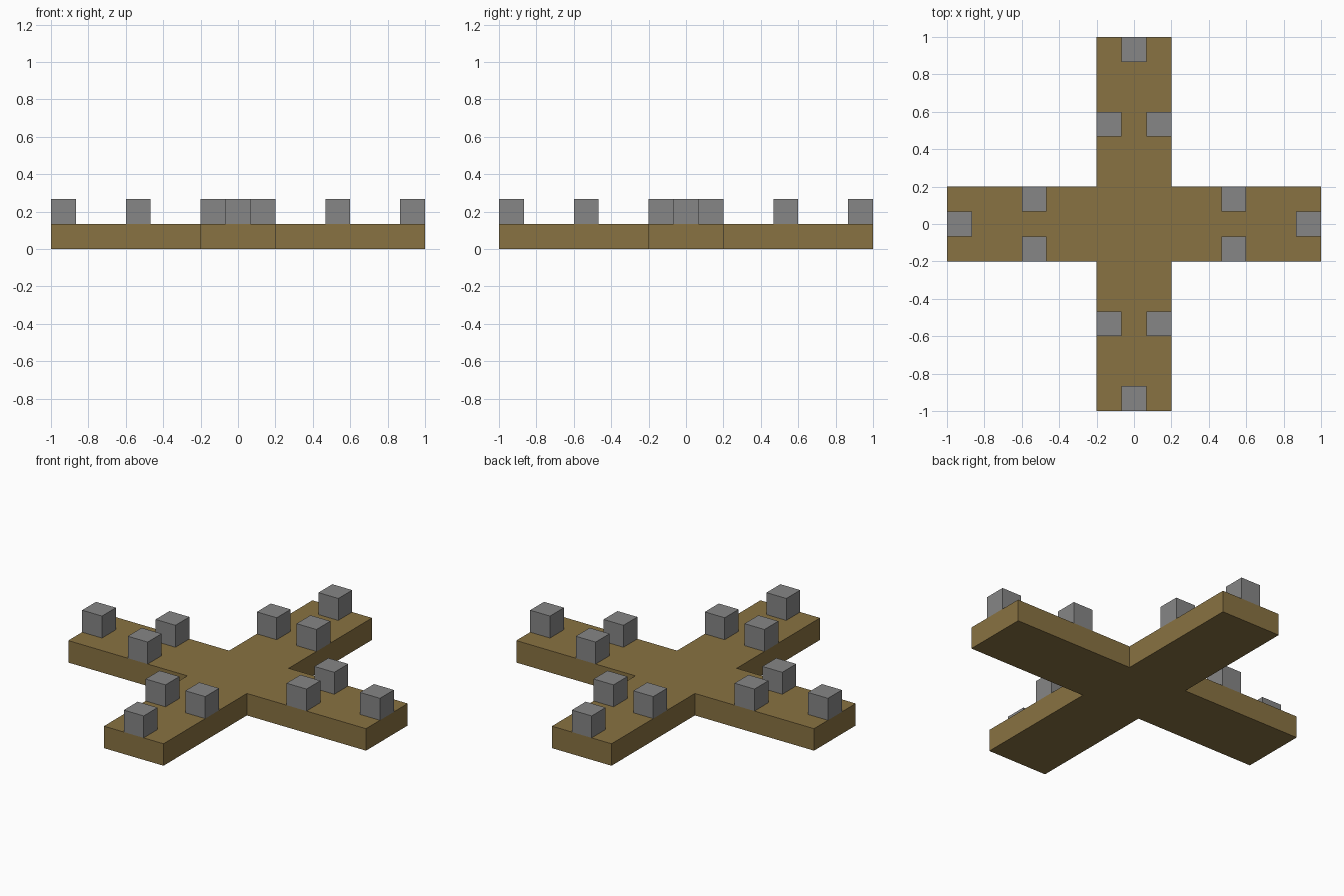
import bpy
import bmesh
from mathutils import Matrix, Vector

cube = bpy.data.objects.get("Cube")
if cube:
    bpy.data.objects.remove(cube, do_unlink=True)

UNIT = 2 / 15      # slab thickness and block edge
HALF = 0.2         # half width of an arm


def make_material(name, color):
    mat = bpy.data.materials.new(name)
    mat.use_nodes = True
    mat.diffuse_color = color
    mat.node_tree.nodes["Principled BSDF"].inputs["Base Color"].default_value = color
    return mat


def add_object(name, bm, mat):
    bmesh.ops.recalc_face_normals(bm, faces=bm.faces)
    mesh = bpy.data.meshes.new(name)
    bm.to_mesh(mesh)
    bm.free()
    mesh.materials.append(mat)
    obj = bpy.data.objects.new(name, mesh)
    bpy.context.collection.objects.link(obj)
    return obj


brown = make_material("brown", (0.25, 0.17, 0.054, 1))
grey = make_material("grey", (0.24, 0.24, 0.24, 1))

# Cross-shaped slab: one arm's outline turned four times, then extruded
bm = bmesh.new()
arm = [Vector((HALF, -HALF, 0)), Vector((1, -HALF, 0)), Vector((1, HALF, 0))]
turns = [Matrix.Rotation(i * 1.5707963, 4, "Z") for i in range(4)]
base = bm.faces.new([bm.verts.new(turn @ p) for turn in turns for p in arm])
top = bmesh.ops.extrude_face_region(bm, geom=[base], use_keep_orig=True)
verts = [g for g in top["geom"] if isinstance(g, bmesh.types.BMVert)]
bmesh.ops.translate(bm, verts=verts, vec=(0, 0, UNIT))
add_object("cross_slab", bm, brown)

# Three blocks on each arm: one at the tip, a pair further in
spots = {"tip": (1 - UNIT / 2, 0), "inner_a": (4 * UNIT, UNIT), "inner_b": (4 * UNIT, -UNIT)}
for side, turn in zip(("left", "back", "right", "front"), turns):
    for spot, (x, y) in spots.items():
        bm = bmesh.new()
        bmesh.ops.create_cube(bm, size=UNIT)
        block = add_object(f"{side}_{spot}_block", bm, grey)
        block.location = turn @ Vector((x, y, 1.5 * UNIT))
